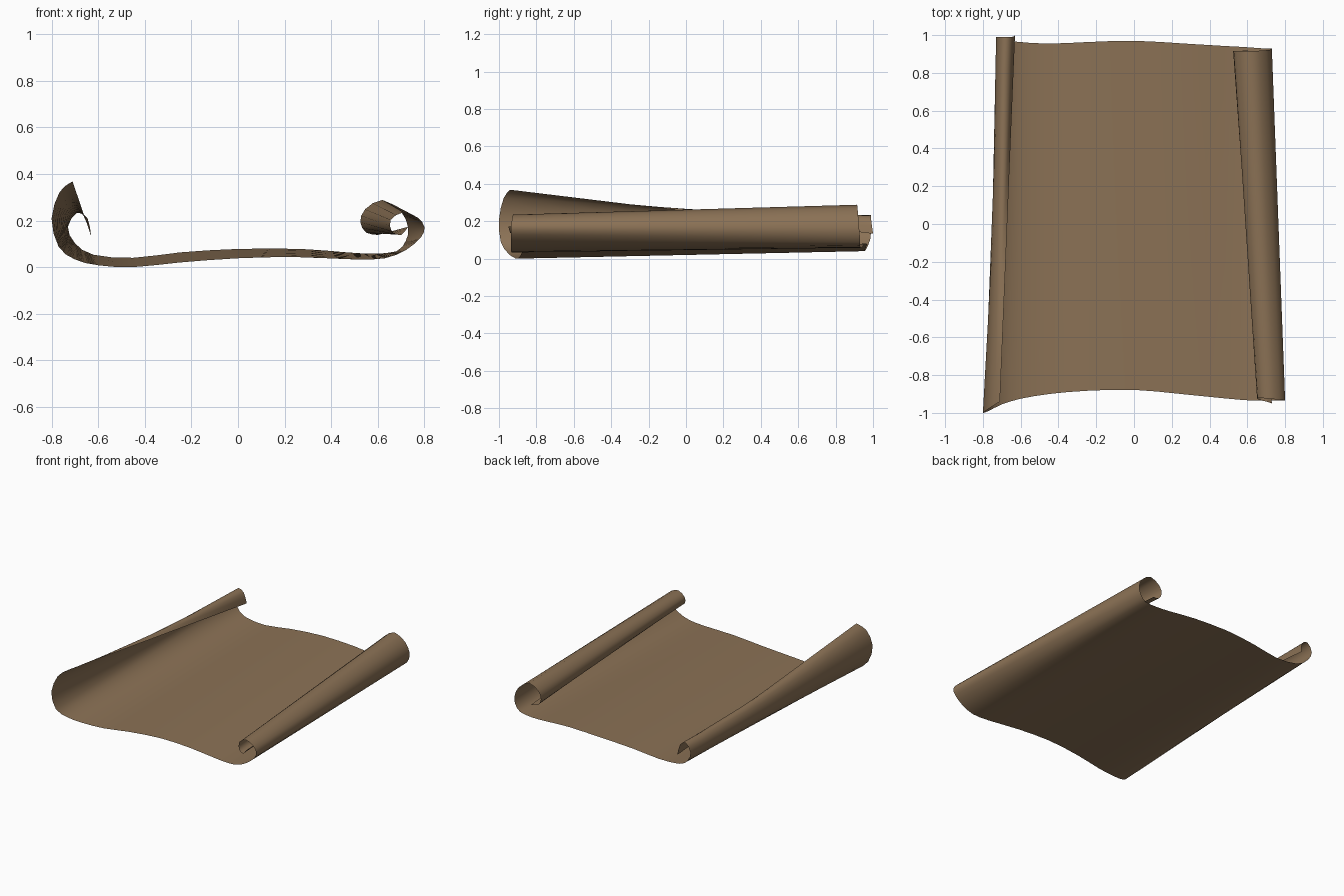
import bpy
from mathutils import Vector

if "Cube" in bpy.data.objects:
    bpy.data.objects.remove(bpy.data.objects["Cube"])

# Edge profiles of the parchment (x, y, z), left curl to right roll
FRONT = [(-.71, -.94, .37), (-.765, -.975, .325), (-.80, -1, .21), (-.77, -.99, .09),
         (-.70, -.955, .035), (-.60, -.925, .01), (-.45, -.90, .002), (-.25, -.883, .022),
         (0, -.878, .04), (.25, -.90, .045), (.5, -.925, .035), (.63, -.935, .04),
         (.72, -.935, .075), (.785, -.935, .13), (.80, -.935, .175), (.77, -.93, .215),
         (.71, -.925, .237), (.655, -.92, .205), (.66, -.93, .155), (.70, -.94, .14),
         (.73, -.95, .175)]
BACK = [(-.63, 1, .135), (-.645, .99, .21), (-.69, .99, .235), (-.73, .99, .175),
        (-.70, .985, .105), (-.62, .965, .055), (-.45, .955, .042), (-.25, .963, .065),
        (0, .97, .08), (.27, .955, .08), (.47, .943, .065), (.58, .937, .06),
        (.68, .93, .07), (.72, .93, .115), (.73, .925, .17), (.70, .92, .24),
        (.62, .915, .29), (.545, .915, .25), (.525, .915, .195), (.55, .915, .15),
        (.60, .92, .14)]
ROWS = 12


def smooth_path(points, steps=2):
    """Catmull-Rom curve through the points."""
    p = [Vector(q) for q in points]
    p = [2 * p[0] - p[1]] + p + [2 * p[-1] - p[-2]]
    out = []
    for i in range(1, len(p) - 2):
        a, b, c, d = p[i - 1:i + 3]
        for s in range(steps):
            t = s / steps
            out.append(0.5 * (2 * b + (c - a) * t + (2 * a - 5 * b + 4 * c - d) * t * t
                              + (3 * b - a - 3 * c + d) * t ** 3))
    return out + [p[-2]]


# Parchment sheet: loft from the front edge to the back edge
front, back = smooth_path(FRONT), smooth_path(BACK)
n = len(front)
verts = [f.lerp(b, r / ROWS) for r in range(ROWS + 1) for f, b in zip(front, back)]
faces = [(r * n + i, r * n + i + 1, (r + 1) * n + i + 1, (r + 1) * n + i)
         for r in range(ROWS) for i in range(n - 1)]
mesh = bpy.data.meshes.new("parchment_scroll")
mesh.from_pydata(verts, [], faces)
low = min(v.co.z for v in mesh.vertices)
for v in mesh.vertices:
    v.co.z -= low
mesh.polygons.foreach_set("use_smooth", [True] * len(mesh.polygons))

# Aged paper colour
paper = bpy.data.materials.new("aged_paper_brown")
paper.diffuse_color = (0.26, 0.168, 0.092, 1)
paper.use_nodes = True
paper.node_tree.nodes["Principled BSDF"].inputs["Base Color"].default_value = paper.diffuse_color
mesh.materials.append(paper)
scroll = bpy.data.objects.new("parchment_scroll", mesh)
bpy.context.collection.objects.link(scroll)
